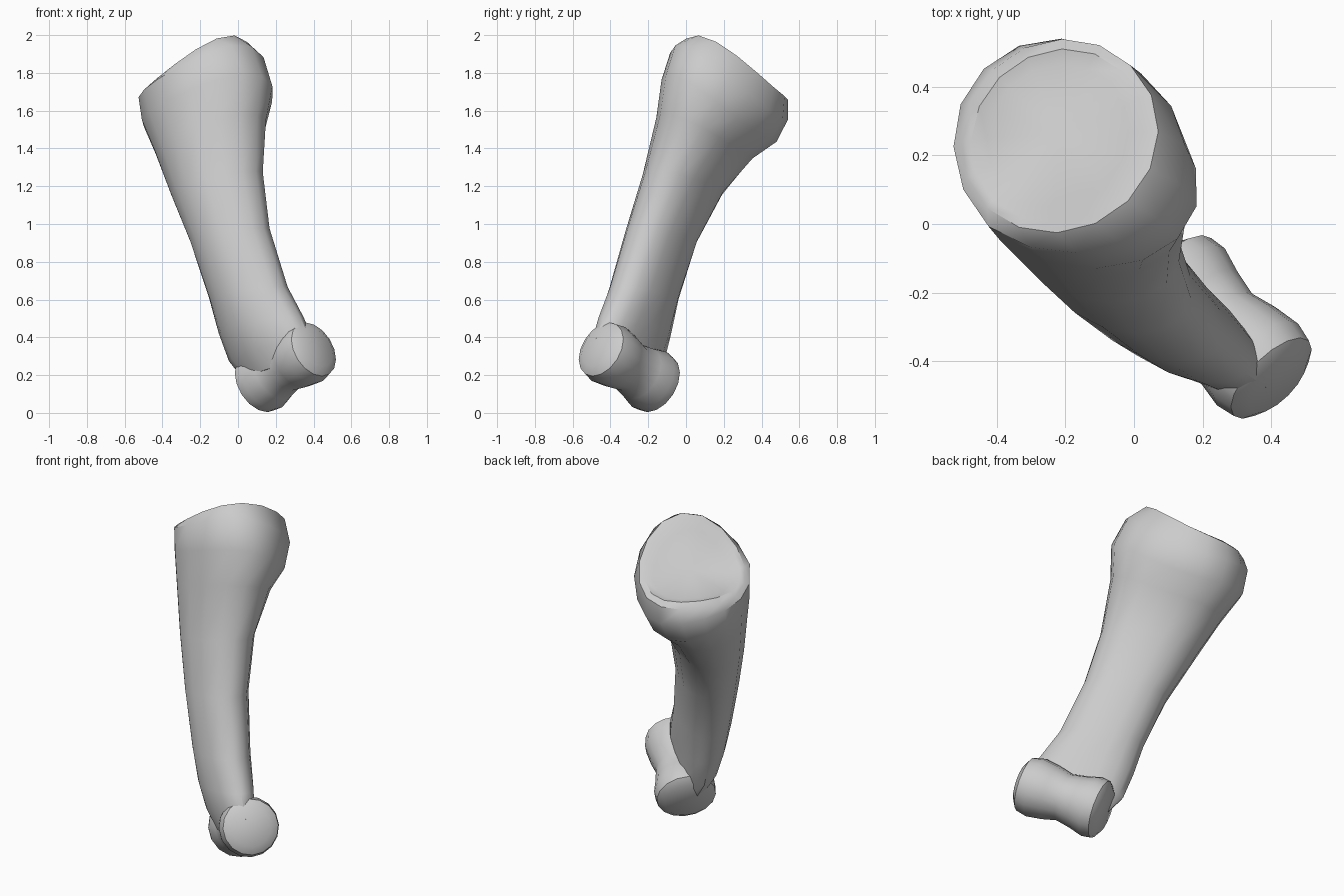
import bpy, bmesh, math
from mathutils import Vector

if "Cube" in bpy.data.objects:
    bpy.data.objects.remove(bpy.data.objects["Cube"])

bone = bpy.data.materials.new("bone grey")
bone.use_nodes = True
grey = (0.6, 0.6, 0.6, 1)
bone.diffuse_color = grey
bone.node_tree.nodes["Principled BSDF"].inputs["Base Color"].default_value = grey

SIDES = 16
R2 = math.sqrt(0.5)


def world(u, v, z):
    """The bone leans along the diagonal v; u is the other diagonal."""
    return Vector(((u - v) * R2, (u + v) * R2, z))


def loft(name, rings):
    """Skin closed rings of points, capping both ends with a fan."""
    bm = bmesh.new()
    loops = [[bm.verts.new(p) for p in ring] for ring in rings]
    for a, b in zip(loops, loops[1:]):
        for i in range(SIDES):
            j = (i + 1) % SIDES
            bm.faces.new((a[i], a[j], b[j], b[i]))
    for loop in (loops[0], loops[-1]):
        mid = bm.verts.new(sum((p.co for p in loop), Vector()) / SIDES)
        for i in range(SIDES):
            bm.faces.new((loop[i], loop[(i + 1) % SIDES], mid))
    bmesh.ops.recalc_face_normals(bm, faces=bm.faces)
    mesh = bpy.data.meshes.new(name)
    bm.to_mesh(mesh)
    bm.free()
    mesh.materials.append(bone)
    ob = bpy.data.objects.new(name, mesh)
    bpy.context.collection.objects.link(ob)
    bpy.ops.object.select_all(action="DESELECT")
    ob.select_set(True)
    bpy.context.view_layer.objects.active = ob
    bpy.ops.object.shade_smooth_by_angle(angle=math.radians(40))
    return ob


def shaft_ring(v0, z0, v1, z1, u0, u1, tilt, sag, skew):
    """Tilted oval between two edge points; its sides sag, its front skews."""
    pts = []
    for i in range(SIDES):
        a = math.tau * i / SIDES
        c, s = math.cos(a), math.sin(a)
        side = (u1 - u0) / 2 * s
        u = (u0 + u1) / 2 + side + skew * max(0, -c)
        v = (v0 + v1) / 2 + (v1 - v0) / 2 * c
        z = (z0 + z1) / 2 + (z1 - z0) / 2 * c + tilt * side - sag * s * s
        pts.append(world(u, v, z))
    return pts


# Shaft: dished plateau, flared head, narrow waist, flared lower end
shaft = [
    (0.14, 1.93, 0.54, 1.70, -0.19, 0.24, -0.06, 0.08, 0),
    (0.10, 1.975, 0.58, 1.70, -0.24, 0.29, -0.06, 0.085, 0),
    (0.06, 1.998, 0.61, 1.67, -0.27, 0.32, -0.08, 0.085, 0.01),
    (-0.04, 1.94, 0.63, 1.61, -0.305, 0.325, -0.26, 0.09, 0.05),
    (-0.12, 1.78, 0.60, 1.48, -0.31, 0.27, -0.28, 0.06, 0.08),
    (-0.13, 1.58, 0.48, 1.35, -0.31, 0.18, -0.15, 0.02, 0.08),
    (-0.19, 1.28, 0.33, 1.15, -0.31, 0.08, 0, 0, 0.06),
    (-0.29, 0.98, 0.17, 0.90, -0.305, 0.03, 0, 0, 0.04),
    (-0.43, 0.67, 0.04, 0.60, -0.285, 0.015, 0, 0, 0.04),
    (-0.54, 0.51, -0.015, 0.42, -0.265, 0.01, 0, 0, 0.05),
    (-0.61, 0.39, -0.07, 0.27, -0.23, 0.0, 0, 0, 0.05),
    (-0.59, 0.28, -0.15, 0.17, -0.18, 0.0, 0, 0, 0.02),
]
loft("bone_shaft", [shaft_ring(*r) for r in shaft])

# Lower joint: a waisted roller lying across the shaft
start, end = Vector((-0.575, 0.325)), Vector((-0.20, 0.16))
along = (end - start).normalized()
across = Vector((-along.y, along.x))


def roller_ring(t, r):
    c = start.lerp(end, t)
    pts = []
    for i in range(SIDES):
        a = math.tau * i / SIDES
        p = c + across * r * math.cos(a)
        pts.append(world(-0.035 + r * math.sin(a), p.x, p.y))
    return pts


roller = [(-0.14, 0.11), (-0.07, 0.155), (0.08, 0.168), (0.3, 0.155),
          (0.5, 0.135), (0.7, 0.15), (0.9, 0.172), (1.03, 0.165), (1.1, 0.125)]
loft("joint_roller", [roller_ring(*r) for r in roller])
